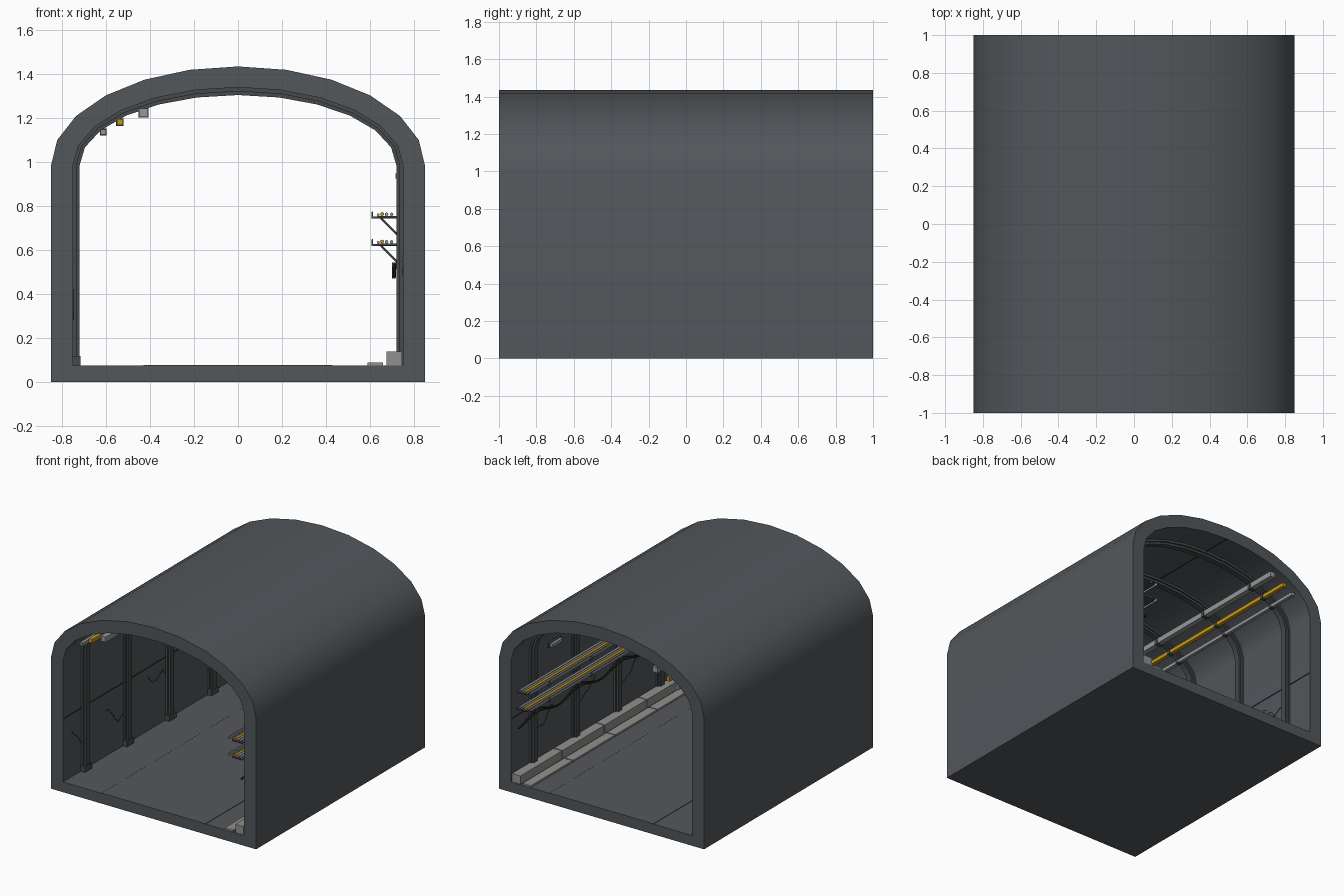
import bpy, bmesh, math, random
from mathutils import Vector

cube = bpy.data.objects.get("Cube")
if cube:
    bpy.data.objects.remove(cube, do_unlink=True)
random.seed(4)


def material(name, rgb):
    m = bpy.data.materials.new(name)
    m.use_nodes = True
    m.diffuse_color = (*rgb, 1)
    m.node_tree.nodes["Principled BSDF"].inputs["Base Color"].default_value = (*rgb, 1)
    return m


CONCRETE = material("dark concrete", (0.085, 0.095, 0.105))
FLOOR = material("floor concrete", (0.09, 0.097, 0.105))
STEEL = material("dark steel", (0.06, 0.067, 0.07))
KERB = material("light concrete", (0.28, 0.28, 0.27))
PIPE = material("pipe grey", (0.3, 0.31, 0.32))
YELLOW = material("yellow paint", (0.55, 0.3, 0.01))
BLACK = material("black rubber", (0.02, 0.021, 0.022))


def finish(name, bm, mat, smooth=False):
    bmesh.ops.recalc_face_normals(bm, faces=bm.faces[:])
    me = bpy.data.meshes.new(name)
    bm.to_mesh(me)
    bm.free()
    me.materials.append(mat)
    ob = bpy.data.objects.new(name, me)
    bpy.context.collection.objects.link(ob)
    if smooth:
        bpy.ops.object.select_all(action="DESELECT")
        ob.select_set(True)
        bpy.context.view_layer.objects.active = ob
        bpy.ops.object.shade_smooth_by_angle(angle=math.radians(35))
    return ob


def box(name, x, y, z, mat):
    """Box from (min, max) ranges on each axis."""
    bm = bmesh.new()
    bmesh.ops.create_cube(bm, size=1)
    for v in bm.verts:
        v.co = [(r[0] + r[1]) / 2 + c * (r[1] - r[0]) for c, r in zip(v.co, (x, y, z))]
    return finish(name, bm, mat)


def tube(name, points, radius, mat, sides=2):
    cu = bpy.data.curves.new(name, "CURVE")
    cu.dimensions = "3D"
    cu.bevel_depth = radius
    cu.bevel_resolution = sides
    cu.use_fill_caps = True
    sp = cu.splines.new("POLY")
    sp.points.add(len(points) - 1)
    for p, co in zip(sp.points, points):
        p.co = (*co, 1)
    cu.materials.append(mat)
    ob = bpy.data.objects.new(name, cu)
    bpy.context.collection.objects.link(ob)
    return ob


SPRING, FLOOR_Z = 0.985, 0.075


def arch(half, rise, base):
    """Horseshoe outline: straight walls under a half ellipse."""
    arc = [(half * math.cos(math.pi * i / 12), SPRING + rise * math.sin(math.pi * i / 12))
           for i in range(13)]
    return [(half, base)] + arc + [(-half, base)]


def vault(name, outer, inner, y0, y1, mat, closed):
    """Sweep the band between two outlines along y."""
    bm = bmesh.new()
    rings = [[bm.verts.new((x, y, z)) for x, z in prof]
             for prof, y in ((outer, y0), (inner, y0), (inner, y1), (outer, y1))]
    n = len(outer)
    for a, b in zip(rings, rings[1:] + rings[:1]):
        for i in range(n if closed else n - 1):
            j = (i + 1) % n
            bm.faces.new((a[i], a[j], b[j], b[i]))
    if not closed:
        for i in (0, n - 1):
            bm.faces.new([r[i] for r in rings])
    return finish(name, bm, mat, True)


# Tunnel shell and roadway
inner = arch(0.75, 0.355, FLOOR_Z)
vault("tunnel_shell", arch(0.85, 0.45, 0), inner, -1, 1, CONCRETE, True)
box("roadway", (-0.43, 0.43), (-1, 1), (0.07, 0.079), FLOOR)
for s in (-1, 1):
    x = sorted((s * 0.434, s * 0.75))
    box("floor_side", x, (-1, 1), (0.07, 0.077), FLOOR)
    x = sorted((s * 0.43, s * 0.434))
    box("floor_joint", x, (-1, 1), (0.07, 0.0765), BLACK)

# Arched ribs with foot plates
RIBS = (-0.75, -0.25, 0.25, 0.75)
for y in RIBS:
    vault("rib", inner, arch(0.735, 0.337, FLOOR_Z), y - 0.035, y + 0.035, STEEL, False)
    vault("rib_web", inner, arch(0.72, 0.32, FLOOR_Z), y - 0.022, y + 0.022, STEEL, False)
    for s in (-1, 1):
        x = sorted((s * 0.715, s * 0.75))
        box("rib_foot", x, (y - 0.042, y + 0.042), (FLOOR_Z, 0.12), STEEL)

# Lining joints and cracks
for s in (-1, 1):
    x = sorted((s * 0.746, s * 0.75))
    box("wall_joint", x, (-1, 1), (0.547, 0.552), BLACK)
box("crown_joint", (-0.003, 0.003), (-1, 1), (1.335, 1.34), BLACK)
for s in (-1, 1):
    for y in (-0.9, -0.5, 0, 0.5):
        z, path = random.uniform(0.4, 0.5), []
        for i in range(8):
            path.append((s * 0.749, y + i * 0.03, z))
            z += random.uniform(-0.05, 0.03)
        tube("wall_crack", path, 0.002, BLACK, 0)

# Ceiling service pipes with hangers
for name, x, z, r, mat in (("large_pipe", -0.43, 1.225, 0.02, PIPE),
                           ("yellow_pipe", -0.537, 1.182, 0.014, YELLOW),
                           ("small_pipe", -0.613, 1.137, 0.012, PIPE)):
    box(name, (x - r, x + r), (-0.98, 0.98), (z - r, z + r), mat)
    top = SPRING + 0.355 * math.sqrt(1 - (x / 0.75) ** 2)
    for y in RIBS:
        c = r + 0.003
        box("pipe_clamp", (x - c, x + c), (y - 0.015, y + 0.015), (z - c, z + c), STEEL)
        box("pipe_hanger", (x - 0.004, x + 0.004), (y - 0.006, y + 0.006), (z, top), STEEL)

# Cable trays on wall brackets
for z in (0.63, 0.755):
    box("cable_tray", (0.635, 0.72), (-0.98, 0.98), (z - 0.008, z), STEEL)
    box("tray_lip", (0.608, 0.613), (-0.98, 0.98), (z, z + 0.02), PIPE)
    for x, r, mat in ((0.637, 0.006, PIPE), (0.655, 0.009, YELLOW),
                      (0.675, 0.008, PIPE), (0.698, 0.008, PIPE)):
        tube("tray_cable", [(x, -0.97, z + r), (x, 0.97, z + r)], r, mat)
    for y in RIBS:
        box("bracket_arm", (0.608, 0.75), (y - 0.012, y + 0.012), (z - 0.012, z - 0.002), STEEL)
        box("bracket_tip", (0.607, 0.614), (y - 0.012, y + 0.012), (z - 0.012, z + 0.018), STEEL)
        tube("bracket_brace", [(0.65, y, z - 0.01), (0.73, y, z - 0.09)], 0.005, STEEL, 0)

# Loose cables sagging between ribs
for x, high, sag in ((0.712, 0.535, 0.06), (0.704, 0.52, 0.045)):
    path = []
    for i in range(65):
        y = -0.97 + 1.94 * i / 64
        path.append((x, y, high - sag * math.cos(2 * math.pi * y) ** 2))
    tube("sagging_cable", path, 0.005, BLACK, 1)
for y in RIBS:
    box("cable_hook", (0.7, 0.72), (y - 0.01, y + 0.01), (0.515, 0.545), STEEL)

# Kerb blocks and drain covers
for i in range(4):
    y = (-1 + i * 0.5 + 0.004, -0.5 + i * 0.5 - 0.004)
    box("kerb_block", (0.675, 0.745), y, (FLOOR_Z, 0.14), KERB)
    box("drain_cover", (0.588, 0.658), y, (FLOOR_Z, 0.09), KERB)

# Wall lamp
box("lamp_base", (0.735, 0.75), (0.43, 0.57), (0.92, 0.955), STEEL)
box("lamp_lens", (0.715, 0.735), (0.44, 0.56), (0.926, 0.949), PIPE)
